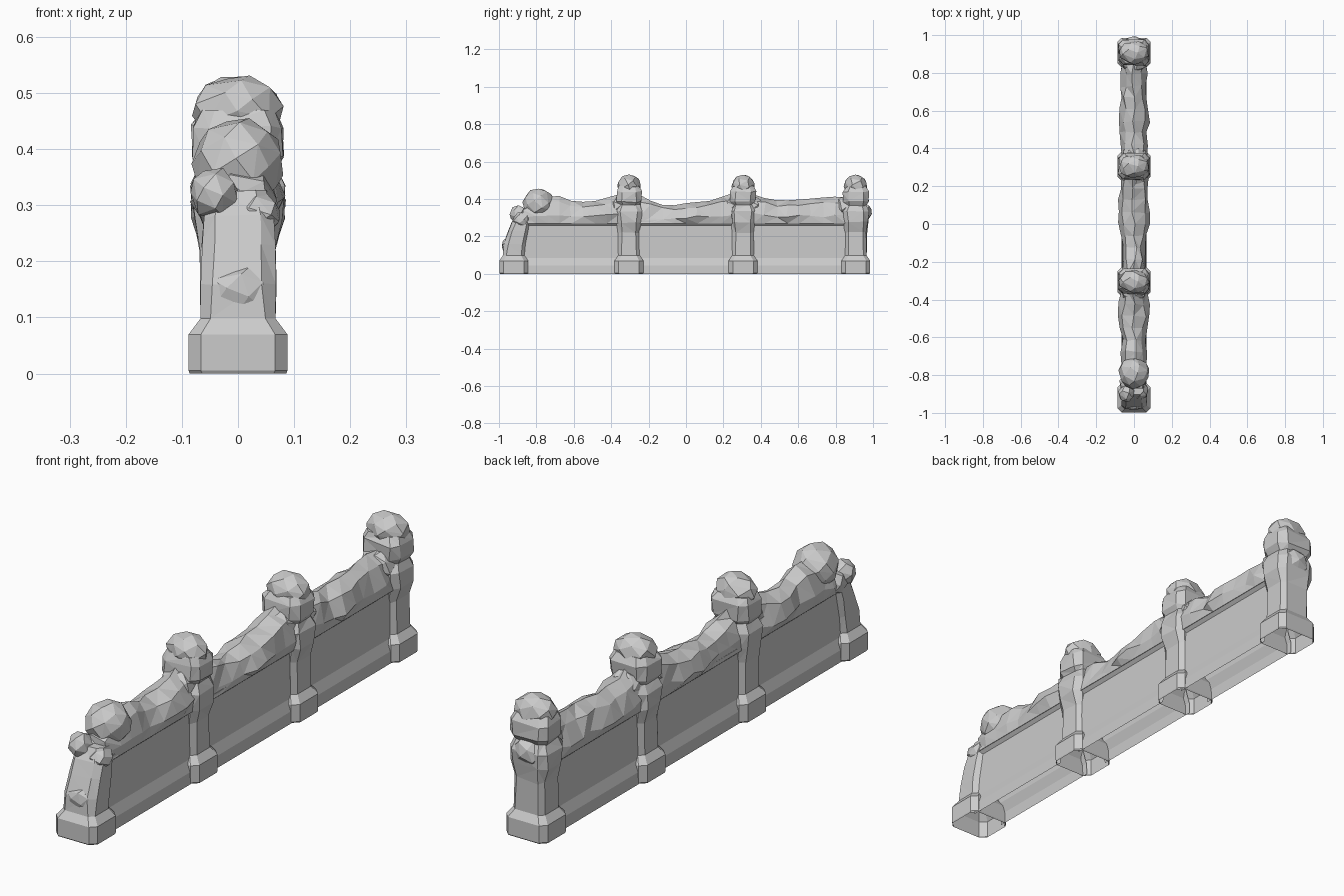
import bpy, bmesh, random, math
from mathutils import Vector

random.seed(4)
if "Cube" in bpy.data.objects:
    bpy.data.objects.remove(bpy.data.objects["Cube"])

stone = bpy.data.materials.new("pale_grey_stone")
stone.use_nodes = True
GREY = (0.6, 0.6, 0.6, 1)
stone.diffuse_color = GREY
stone.node_tree.nodes["Principled BSDF"].inputs["Base Color"].default_value = GREY


def finish(bm, name):
    bmesh.ops.recalc_face_normals(bm, faces=bm.faces)
    mesh = bpy.data.meshes.new(name)
    bm.to_mesh(mesh)
    bm.free()
    mesh.materials.append(stone)
    obj = bpy.data.objects.new(name, mesh)
    bpy.context.collection.objects.link(obj)
    return obj


def jitter(verts, amount):
    for v in verts:
        v.co += Vector([random.uniform(-amount, amount) for _ in range(3)])


def skin(bm, rings):
    n = len(rings[0])
    for a, b in zip(rings, rings[1:]):
        for i in range(n):
            j = (i + 1) % n
            bm.faces.new((a[i], a[j], b[j], b[i]))


def post_part(name, y, levels, rough=0, rough_from=0):
    """Loft chamfered rectangles given as (z, half x, half y, chamfer, y shift)."""
    bm = bmesh.new()
    rings = []
    for z, hx, hy, c, dy in levels:
        pts = [(hx, hy - c), (hx - c, hy), (c - hx, hy), (-hx, hy - c),
               (-hx, c - hy), (c - hx, -hy), (hx - c, -hy), (hx, c - hy)]
        rings.append([bm.verts.new((px, y + dy + py, z)) for px, py in pts])
    skin(bm, rings)
    bm.faces.new(rings[-1])
    jitter([v for v in bm.verts if v.co.z > rough_from], rough)
    bmesh.ops.triangulate(bm, faces=[f for f in bm.faces if f.calc_center_median().z > rough_from])
    return finish(bm, name)


def boulder(name, centre, size, count=26):
    """Irregular faceted stone: the hull of points spread over an ellipsoid."""
    bm = bmesh.new()
    for i in range(count):
        h = 1 - 2 * (i + .5) / count
        turn = i * 2.4 + random.uniform(-.2, .2)
        r = math.sqrt(1 - h * h)
        p = Vector((r * math.cos(turn), r * math.sin(turn), h)) * random.uniform(1, 1.07)
        bm.verts.new([c + s * q for c, s, q in zip(centre, size, p)])
    bmesh.ops.convex_hull(bm, input=bm.verts)
    return finish(bm, name)


def interpolate(table, y):
    for (a, *va), (b, *vb) in zip(table, table[1:]):
        if y <= b:
            t = max(0, (y - a) / (b - a))
            return [p + (q - p) * t for p, q in zip(va, vb)]
    return table[-1][1:]


BASE = [(0, .086, .074, .022, 0), (.005, .088, .077, .022, 0),
        (.07, .088, .077, .022, 0), (.098, .067, .058, .018, 0)]
SHAFT = [(.22, .065, .057, .018, 0), (.275, .08, .066, .024, 0),
         (.335, .083, .071, .026, 0), (.375, .064, .054, .02, 0)]
CAP = [(.36, .064, .053, .02, 0), (.385, .079, .067, .026, 0),
       (.44, .081, .067, .026, 0), (.468, .066, .053, .022, 0)]

# Full posts: hollow base and shaft with rough collar, cap block, round top
for label, y in (("middle_front", -.305), ("middle_back", .305), ("back", .908)):
    post_part(label + "_post", y, BASE + SHAFT, .004, .2)
    post_part(label + "_post_cap", y, CAP, .004, .35)
    boulder(label + "_post_top", (0, y, .47), (.079, .062, .061), 30)

# Broken front post, leaning back, with rubble on it
post_part("front_post", -.921, BASE + [
    (.16, .066, .061, .022, .008), (.23, .066, .055, .022, .026),
    (.28, .062, .05, .022, .042), (.325, .052, .042, .018, .058)], .003, .12)
boulder("front_large_boulder", (0, -.787, .376), (.081, .083, .08), 34)
boulder("front_small_boulder", (-.041, -.897, .32), (.043, .046, .046), 20)
boulder("front_side_boulder", (.034, -.878, .285), (.042, .05, .04), 20)
boulder("front_low_chip", (0, -.966, .15), (.052, .018, .04), 16)
boulder("front_wedge_stone", (-.028, -.848, .3), (.05, .052, .05), 20)

# Wall panels between posts: hollow section with a soft foot and a lip
half_section = [(.066, 0), (.064, .045), (.05, .085), (.048, .258), (.06, .27), (.06, .285)]
section = half_section + [(-x, z) for x, z in reversed(half_section)]

# Ragged top: y, crest height, half width
CREST = [(-.9, .33, .05), (-.82, .39, .07), (-.7, .425, .07), (-.6, .385, .065),
         (-.5, .385, .082), (-.45, .4, .09), (-.36, .425, .07), (-.24, .425, .055),
         (-.18, .385, .052), (-.1, .36, .062), (0, .378, .08), (.05, .383, .085),
         (.13, .39, .08), (.25, .432, .07), (.36, .425, .066), (.45, .395, .07),
         (.55, .393, .078), (.68, .403, .07), (.78, .413, .066), (.86, .41, .06)]

for label, y0, y1 in (("front", -.868, -.358), ("middle", -.252, .252), ("back", .358, .855)):
    bm = bmesh.new()
    skin(bm, [[bm.verts.new((x, y, z)) for x, z in section] for y in (y0, y1)])
    for f in [f for f in bm.faces if max(v.co.z for v in f.verts) < .01]:
        bm.faces.remove(f)
    finish(bm, label + "_wall_panel")

    # Rough stone heap lying along the wall
    bm = bmesh.new()
    rings = []
    steps = 8
    for k in range(steps + 1):
        y = y0 + (y1 - y0) * k / steps
        top, w = interpolate(CREST, y)
        rise = top - .27
        lean = random.uniform(-.015, .015)
        outline = [(-.062, 0), (-w, .3 * rise), (-.68 * w, .78 * rise), (lean, rise),
                   (.68 * w, .78 * rise), (w, .3 * rise), (.062, 0)]
        ring = [bm.verts.new((x, y, .27 + z)) for x, z in outline]
        jitter(ring[1:3] + ring[4:6], .009)
        rings.append(ring)
    skin(bm, rings)
    bm.faces.new(rings[0])
    bm.faces.new(rings[-1])
    bmesh.ops.triangulate(bm, faces=bm.faces)
    finish(bm, label + "_rough_wall_top")

# Rough stones where the heap meets the tall posts
for i, (y, z) in enumerate(((-.365, .36), (.243, .36), (.365, .36), (.85, .36), (.944, .328))):
    boulder("post_rubble_%d" % (i + 1), (0, y, z), (.066, .05, .055), 20)
